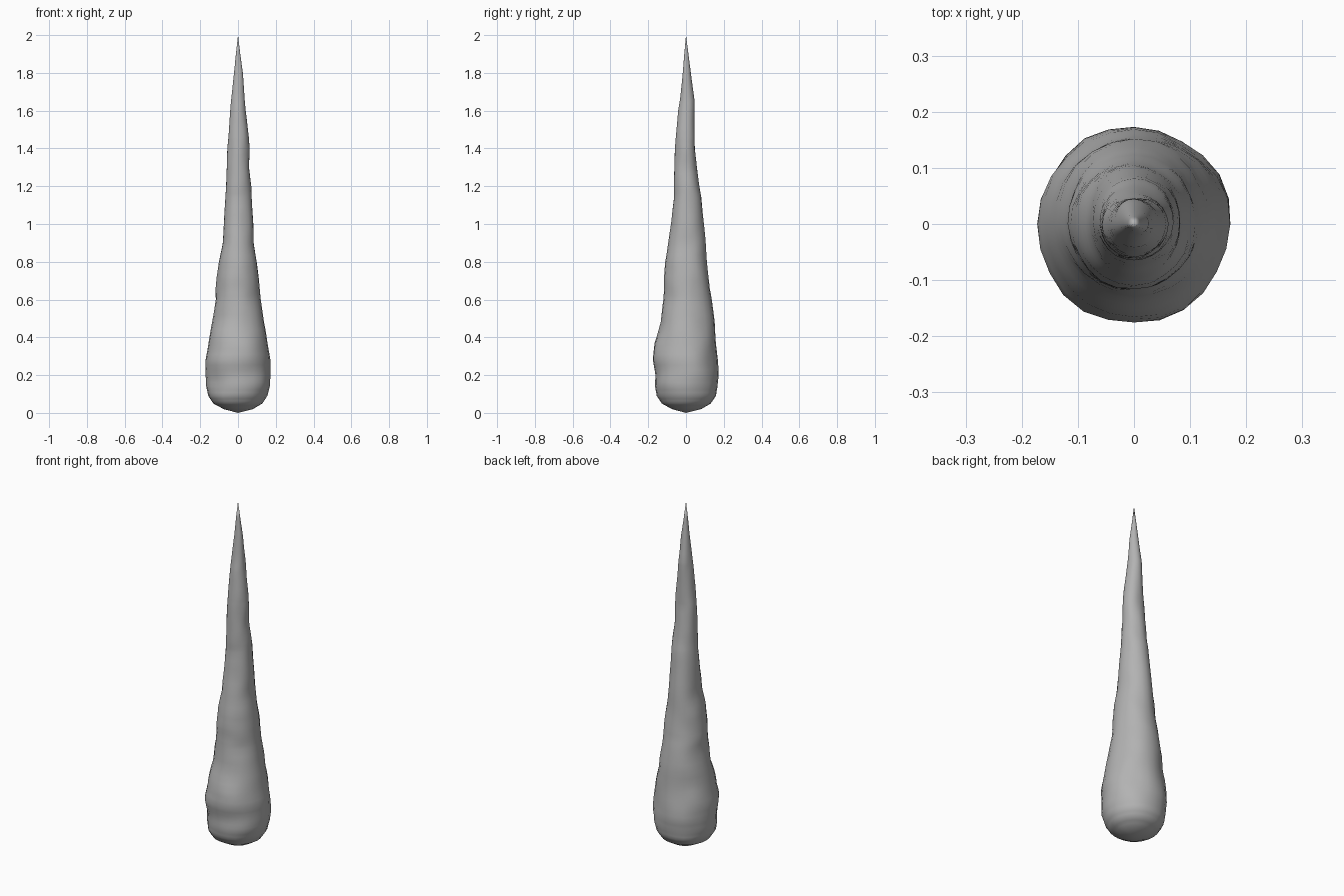
import bpy, bmesh, math
from mathutils import noise, Vector

if "Cube" in bpy.data.objects:
    bpy.data.objects.remove(bpy.data.objects["Cube"])

# Profile rows: height, then extents towards -x, +x, -y, +y
ROWS = [
    (0.02, .075, .080, .075, .080), (0.05, .130, .130, .130, .130),
    (0.09, .156, .156, .156, .158), (0.14, .168, .169, .163, .168),
    (0.20, .172, .172, .162, .172), (0.28, .170, .171, .174, .168),
    (0.37, .157, .157, .166, .158), (0.48, .138, .136, .135, .152),
    (0.60, .118, .121, .119, .136), (0.66, .118, .116, .115, .125),
    (0.72, .113, .110, .115, .119), (0.80, .101, .099, .110, .112),
    (0.90, .081, .083, .094, .104), (1.00, .075, .080, .080, .094),
    (1.14, .067, .073, .063, .081), (1.20, .063, .070, .065, .071),
    (1.30, .060, .058, .061, .058), (1.40, .056, .062, .059, .047),
    (1.46, .051, .058, .054, .046), (1.60, .041, .041, .041, .045),
    (1.66, .036, .035, .031, .044), (1.80, .021, .026, .017, .026),
    (1.90, .011, .012, .009, .013)]
SIDES, STEPS = 24, 3


def radius(row, a):
    """Blend the four extents smoothly around the ring."""
    c, s = math.cos(a), math.sin(a)
    rx = row[2] if c > 0 else row[1]
    ry = row[4] if s > 0 else row[3]
    return rx * c * c + ry * s * s


# Rings of the tapering spike, with a slight rocky unevenness
rings = []
for lo, hi in zip(ROWS, ROWS[1:]):
    for k in range(STEPS):
        rings.append([p + (q - p) * k / STEPS for p, q in zip(lo, hi)])
rings.append(ROWS[-1])

bm = bmesh.new()
loops = []
for row in rings:
    loop = []
    for i in range(SIDES):
        a = math.tau * i / SIDES
        z = row[0]
        diagonal = abs(math.sin(2 * a))
        bump = noise.noise(Vector((math.cos(a) * 1.5, math.sin(a) * 1.5, z * 9)))
        r = radius(row, a) * (1 + bump * (0.02 + 0.04 * diagonal))
        loop.append(bm.verts.new((r * math.cos(a), r * math.sin(a), z)))
    loops.append(loop)
for low, up in zip(loops, loops[1:]):
    for i in range(SIDES):
        j = (i + 1) % SIDES
        bm.faces.new((low[i], low[j], up[j], up[i]))

# Rounded bottom and sharp tip
bottom, tip = bm.verts.new((0, 0, 0)), bm.verts.new((0, 0, 2))
for i in range(SIDES):
    j = (i + 1) % SIDES
    bm.faces.new((bottom, loops[0][j], loops[0][i]))
    bm.faces.new((tip, loops[-1][i], loops[-1][j]))

mesh = bpy.data.meshes.new("stone_spike")
bm.to_mesh(mesh)
bm.free()
spike = bpy.data.objects.new("stone_spike", mesh)
bpy.context.collection.objects.link(spike)

grey = bpy.data.materials.new("stone grey")
grey.diffuse_color = (0.45, 0.45, 0.45, 1)
grey.use_nodes = True
grey.node_tree.nodes["Principled BSDF"].inputs["Base Color"].default_value = grey.diffuse_color
mesh.materials.append(grey)

bpy.context.view_layer.objects.active = spike
spike.select_set(True)
bpy.ops.object.shade_smooth_by_angle(angle=math.radians(30))
